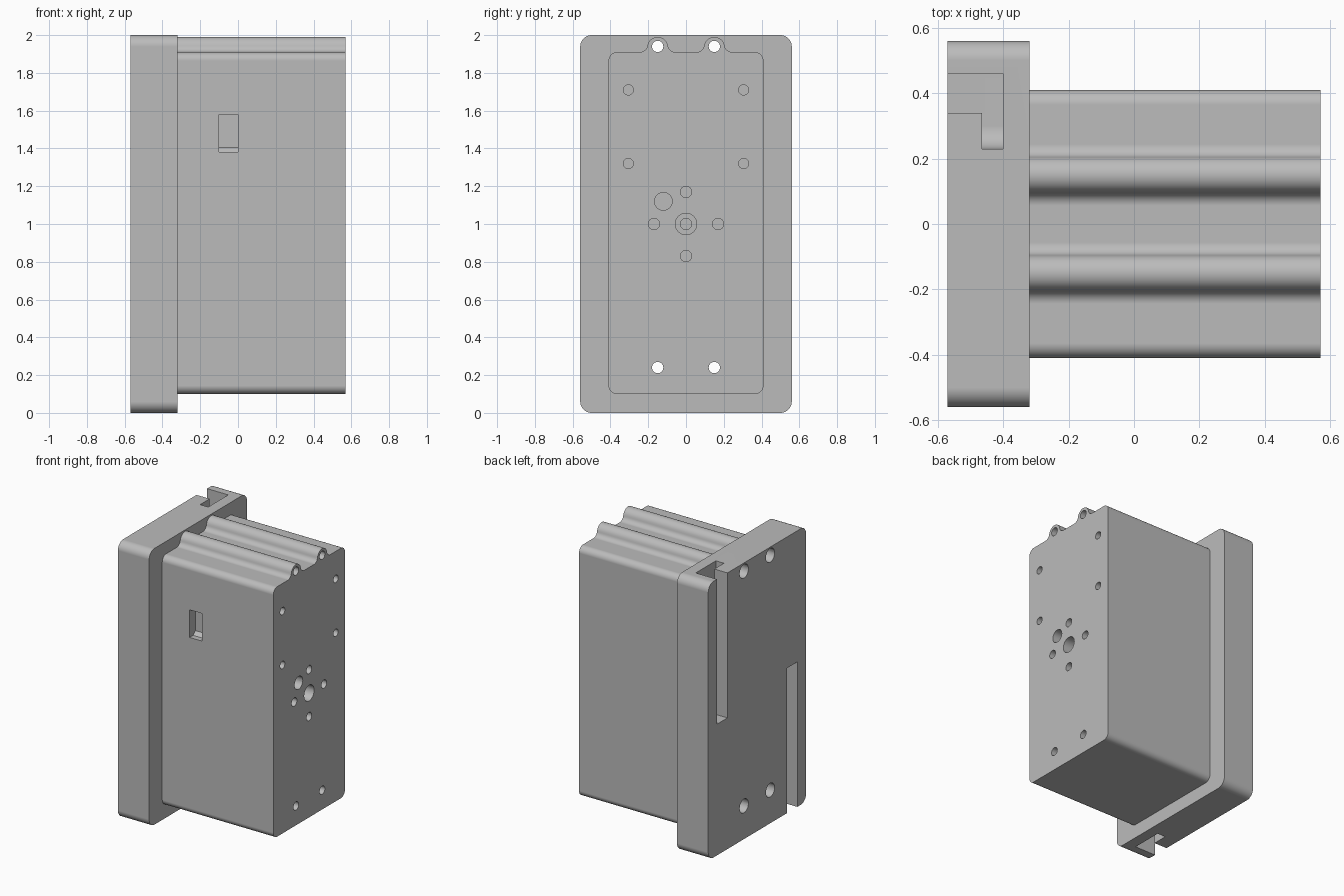
import bpy
import bmesh
from math import pi, cos, sin, atan2, sqrt

if "Cube" in bpy.data.objects:
    bpy.data.objects.remove(bpy.data.objects["Cube"], do_unlink=True)

grey = bpy.data.materials.new("plain grey")
grey.use_nodes = True
COLOR = (0.5, 0.5, 0.5, 1)
grey.diffuse_color = COLOR
grey.node_tree.nodes["Principled BSDF"].inputs["Base Color"].default_value = COLOR


def arc(cy, cz, r, a0, a1, n=8):
    steps = [a0 + (a1 - a0) * i / n for i in range(n + 1)]
    return [(cy + r * cos(a), cz + r * sin(a)) for a in steps]


def prism(name, profile, x0, x1):
    """Extrude a closed (y, z) profile along x."""
    bm = bmesh.new()
    face = bm.faces.new([bm.verts.new((x0, y, z)) for y, z in profile])
    grown = bmesh.ops.extrude_face_region(bm, geom=[face])["geom"]
    verts = [v for v in grown if isinstance(v, bmesh.types.BMVert)]
    bmesh.ops.translate(bm, verts=verts, vec=(x1 - x0, 0, 0))
    bmesh.ops.recalc_face_normals(bm, faces=bm.faces[:])
    mesh = bpy.data.meshes.new(name)
    bm.to_mesh(mesh)
    bm.free()
    obj = bpy.data.objects.new(name, mesh)
    bpy.context.collection.objects.link(obj)
    mesh.materials.append(grey)
    return obj


def rounded_rect(w, z0, z1, r, top=None):
    """Rounded outline, optionally with extra points along the top edge."""
    pts = arc(w - r, z1 - r, r, 0, pi / 2)
    pts += top or []
    pts += arc(r - w, z1 - r, r, pi / 2, pi)
    pts += arc(r - w, z0 + r, r, pi, 1.5 * pi)
    pts += arc(w - r, z0 + r, r, 1.5 * pi, 2 * pi)
    return pts


def cut(target, profile, x0, x1):
    cutter = prism("cutter", profile, x0, x1)
    cutter.hide_render = True
    mod = target.modifiers.new("cut", 'BOOLEAN')
    mod.operation = 'DIFFERENCE'
    mod.solver = 'EXACT'
    mod.object = cutter
    bpy.context.view_layer.objects.active = target
    bpy.ops.object.modifier_apply(modifier=mod.name)
    bpy.data.objects.remove(cutter, do_unlink=True)


def drill(target, y, z, r, x0, x1):
    cut(target, arc(y, z, r, 0, 2 * pi, 24)[:-1], x0, x1)


def rect(y0, y1, z0, z1):
    return [(y0, z0), (y1, z0), (y1, z1), (y0, z1)]


BACK, JOIN, FACE = -0.57, -0.32, 0.57
TOP = 1.91

# Ridges over the two upper bores, blended into the flat top
ridge_r, fillet, ridge_z = 0.055, 0.04, 1.935
dz = TOP + fillet - ridge_z
reach = sqrt((ridge_r + fillet) ** 2 - dz ** 2)
tilt = atan2(dz, reach)
ridges = []
for y in (0.15, -0.15):
    ridges += arc(y + reach, TOP + fillet, fillet, 1.5 * pi, pi + tilt)
    ridges += arc(y, ridge_z, ridge_r, tilt, pi - tilt, 14)[1:-1]
    ridges += arc(y - reach, TOP + fillet, fillet, -tilt, -pi / 2)

flange = prism("mounting_flange", rounded_rect(0.56, 0, 2, 0.06), BACK, JOIN)
body = prism("housing", rounded_rect(0.41, 0.1, TOP, 0.045, ridges), JOIN, FACE)

# Four through bores, counterbored from the flange side
for y in (-0.15, 0.15):
    for z in (0.24, 1.94):
        drill(body, y, z, 0.03, JOIN - 0.1, FACE + 0.1)
        drill(flange, y, z, 0.03, BACK - 0.1, JOIN + 0.1)
        drill(flange, y, z, 0.05, BACK - 0.1, JOIN - 0.06)

# Blind holes in the end face
for y in (-0.305, 0.305):
    for z in (1.32, 1.71):
        drill(body, y, z, 0.027, FACE - 0.2, FACE + 0.1)
for y, z in ((-0.17, 1), (0.17, 1), (0, 1.17), (0, 0.83)):
    drill(body, y, z, 0.03, FACE - 0.2, FACE + 0.1)
drill(body, -0.12, 1.12, 0.047, FACE - 0.2, FACE + 0.1)
drill(body, 0, 1, 0.057, FACE - 0.12, FACE + 0.1)
drill(body, 0, 1, 0.03, FACE - 0.3, FACE + 0.1)

# Hooked slots in the flange, repeated by a half turn about x
slot = rect(0.34, 0.46, 0.95, 2.1)
undercut = arc(0.30, 1.02, 0.07, pi, 1.5 * pi) + [(0.46, 0.95), (0.46, 2.1), (0.23, 2.1)]
for turn in (False, True):
    for profile, x0, x1 in ((slot, BACK - 0.1, -0.46), (undercut, -0.465, -0.40)):
        pts = [(-y, 2 - z) for y, z in profile] if turn else profile
        cut(flange, pts, x0, x1)

# Small pocket in the front wall, with a sloped lower lip
cut(body, [(-0.5, 1.38), (-0.37, 1.38), (-0.345, 1.405), (-0.345, 1.58), (-0.5, 1.58)], -0.1, 0.0)

# Smooth the round surfaces and keep the flats even
for obj in (flange, body):
    bpy.ops.object.select_all(action='DESELECT')
    obj.select_set(True)
    bpy.context.view_layer.objects.active = obj
    bpy.ops.object.shade_smooth_by_angle(angle=0.52)
    weighted = obj.modifiers.new("even_normals", 'WEIGHTED_NORMAL')
    weighted.keep_sharp = True
